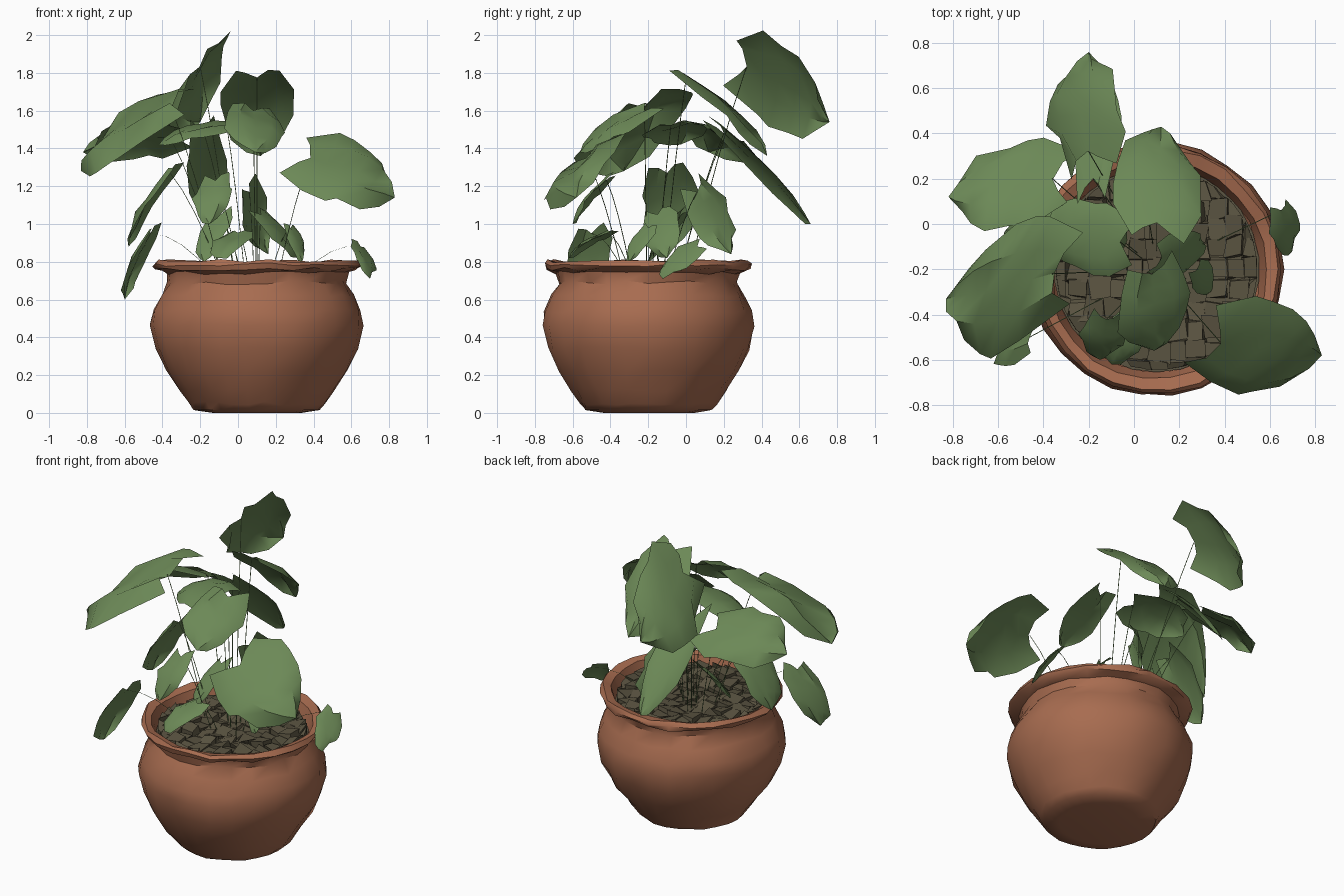
import bpy, bmesh, math, random
from mathutils import Vector

random.seed(4)
cube = bpy.data.objects.get("Cube")
if cube:
    bpy.data.objects.remove(cube, do_unlink=True)


def material(name, colour):
    mat = bpy.data.materials.new(name)
    mat.use_nodes = True
    mat.diffuse_color = (*colour, 1)
    shader = next(n for n in mat.node_tree.nodes if n.type == 'BSDF_PRINCIPLED')
    shader.inputs["Base Color"].default_value = (*colour, 1)
    shader.inputs["Roughness"].default_value = 0.9
    return mat


terracotta = material("terracotta", (0.39, 0.15, 0.08))
leaf_green = material("leaf green", (0.15, 0.25, 0.095))
soil_brown = material("soil brown", (0.105, 0.09, 0.054))

CENTRE = Vector((0.1, -0.2, 0))


def jitter(amount):
    return random.uniform(-amount, amount)


def finish(name, bm, mat, smooth_angle=None):
    mesh = bpy.data.meshes.new(name)
    bm.to_mesh(mesh)
    bm.free()
    obj = bpy.data.objects.new(name, mesh)
    bpy.context.collection.objects.link(obj)
    mesh.materials.append(mat)
    if smooth_angle:
        bpy.ops.object.select_all(action='DESELECT')
        obj.select_set(True)
        bpy.context.view_layer.objects.active = obj
        bpy.ops.object.shade_smooth_by_angle(angle=math.radians(smooth_angle))


# Pot: a slightly uneven lathe, with a flared lip and an inner wall
def make_pot():
    profile = [(0.24, 0), (0.33, 0.015), (0.36, 0.05), (0.41, 0.12), (0.475, 0.22),
               (0.535, 0.34), (0.56, 0.46), (0.55, 0.54), (0.51, 0.62), (0.47, 0.69),
               (0.485, 0.74), (0.54, 0.76), (0.55, 0.785), (0.53, 0.805), (0.485, 0.79),
               (0.455, 0.69)]
    sides = 26
    bm = bmesh.new()
    rings = []
    for r, z in profile:
        ring = []
        for i in range(sides):
            a = math.tau * i / sides
            rr = r + jitter(0.008)
            zz = z + (jitter(0.01) if z > 0.02 else 0)
            ring.append(bm.verts.new(CENTRE + Vector((rr * math.cos(a), rr * math.sin(a), zz))))
        rings.append(ring)
    for low, high in zip(rings, rings[1:]):
        for i in range(sides):
            j = (i + 1) % sides
            bm.faces.new((low[i], low[j], high[j], high[i]))
    bm.faces.new(rings[0][::-1])
    finish("pot", bm, terracotta, 42)


# Soil: a disc covered by tilted, uneven clods kept inside the neck
def make_soil():
    reach = 0.445
    bm = bmesh.new()
    bmesh.ops.create_circle(bm, cap_ends=True, radius=0.455, segments=26)
    bmesh.ops.translate(bm, verts=bm.verts, vec=CENTRE + Vector((0, 0, 0.715)))
    step = 0.088
    for ix in range(-5, 6):
        for iy in range(-5, 6):
            spot = Vector((ix * step + jitter(0.012), iy * step + jitter(0.012), 0.732))
            if spot.xy.length > reach + 0.03:
                continue
            for v in bmesh.ops.create_cube(bm, size=step)["verts"]:
                v.co.z *= 0.5
                v.co += spot + Vector((jitter(0.014), jitter(0.014), jitter(0.022)))
                if v.co.xy.length > reach:
                    v.co.xy = v.co.xy.normalized() * reach
                v.co += CENTRE
    finish("soil", bm, soil_brown)


# Leaf: heart-shaped ragged blade spanned by a midrib and a half-width vector
ROWS = [(0, 0.6), (0.16, 0.95), (0.34, 1.02), (0.54, 0.95), (0.74, 0.74), (0.9, 0.38)]


def make_leaf(name, base, tip, side):
    base, tip, side = Vector(base), Vector(tip), Vector(side)
    axis = tip - base
    if axis.cross(side).z < 0:
        side = -side
    normal = axis.cross(side).normalized()
    size = side.length
    bm = bmesh.new()
    rows = []
    for u, width in ROWS:
        row = []
        for k in (-1, -0.5, 0, 0.5, 1):
            edge = abs(k)
            along = u + (jitter(0.07) if edge == 1 else 0) - (0.16 * edge if u == 0 else 0)
            across = k * width * (1 + (jitter(0.13) if edge == 1 else 0))
            lift = size * (0.2 * math.sin(math.pi * u) - 0.12 * edge ** 2 + 0.1 * (edge == 0.5) + jitter(0.05))
            row.append(bm.verts.new(base + axis * along + side * across + normal * lift))
        rows.append(row)
    for near, far in zip(rows, rows[1:]):
        for i in range(4):
            bm.faces.new((near[i], far[i], far[i + 1], near[i + 1]))
    end = bm.verts.new(tip)
    for i in range(4):
        bm.faces.new((rows[-1][i], end, rows[-1][i + 1]))
    bmesh.ops.recalc_face_normals(bm, faces=bm.faces)
    if sum(f.normal.z for f in bm.faces) < 0:
        bmesh.ops.reverse_faces(bm, faces=bm.faces)
    finish(name, bm, leaf_green, 40)


# Stem: a hair-thin arched tube from the soil to the foot of a leaf
def make_stem(name, base):
    top = Vector(base)
    root = CENTRE + (top - CENTRE) * 0.4
    root.z = 0.72
    bend = root.lerp(top, 0.55) + Vector((0, 0, 0.1))
    bm = bmesh.new()
    rings = []
    for n in range(5):
        t = n / 4
        point = root * (1 - t) ** 2 + bend * 2 * t * (1 - t) + top * t * t
        rings.append([bm.verts.new(point + 0.0025 * Vector((math.cos(a), math.sin(a), 0)))
                      for a in (0, math.tau / 3, math.tau * 2 / 3)])
    for low, high in zip(rings, rings[1:]):
        for i in range(3):
            j = (i + 1) % 3
            bm.faces.new((low[i], low[j], high[j], high[i]))
    finish(name, bm, leaf_green)


# Foot of blade, tip of blade, half-width vector
upper_leaves = [
    ((-.2, .32, 1.83), (-.2, .76, 1.54), (.16, .03, .22)),
    ((.1, 0, 1.77), (.12, .43, 1.36), (.2, -.05, .02)),
    ((.08, -.22, 1.6), (.09, -.56, 1.38), (.16, .05, -.03)),
    ((-.36, -.22, 1.63), (-.83, -.33, 1.28), (.08, .29, .14)),
    ((-.06, -.08, 1.52), (-.42, -.03, 1.42), (0, .16, .03)),
    ((.38, -.52, 1.34), (.83, -.58, 1.14), (.1, .2, .15)),
    ((-.36, .2, 1.46), (-.82, .12, 1.38), (.04, .2, -.1)),
    ((-.18, .2, 1.48), (-.13, .66, 1), (.1, .02, .03)),
]
lower_leaves = [
    ((-.36, -.1, 1.27), (-.58, -.06, .88), (.05, .14, .04)),
    ((-.46, -.5, .95), (-.6, -.54, .6), (.05, .11, .03)),
    ((.65, .06, .88), (.68, -.14, .73), (.06, .02, -.05)),
    ((.06, .06, 1.17), (.16, .24, .84), (-.06, -.085, -.06)),
    ((.12, -.15, 1.05), (.32, -.1, .82), (.02, .1, .04)),
    ((0, -.42, .95), (-.1, -.62, .82), (.09, -.03, 0)),
    ((-.12, -.42, 1.23), (-.15, -.6, 1), (.1, 0, .02)),
    ((-.1, -.03, 1.04), (-.18, -.2, .8), (.08, -.02, .02)),
    ((.28, -.2, .98), (.34, -.3, .8), (.04, .05, 0)),
]

make_pot()
make_soil()
for group, leaves in (("upper", upper_leaves), ("lower", lower_leaves)):
    for n, (base, tip, side) in enumerate(leaves, 1):
        make_leaf(f"{group}_leaf_{n}", base, tip, side)
        make_stem(f"{group}_stem_{n}", base)
